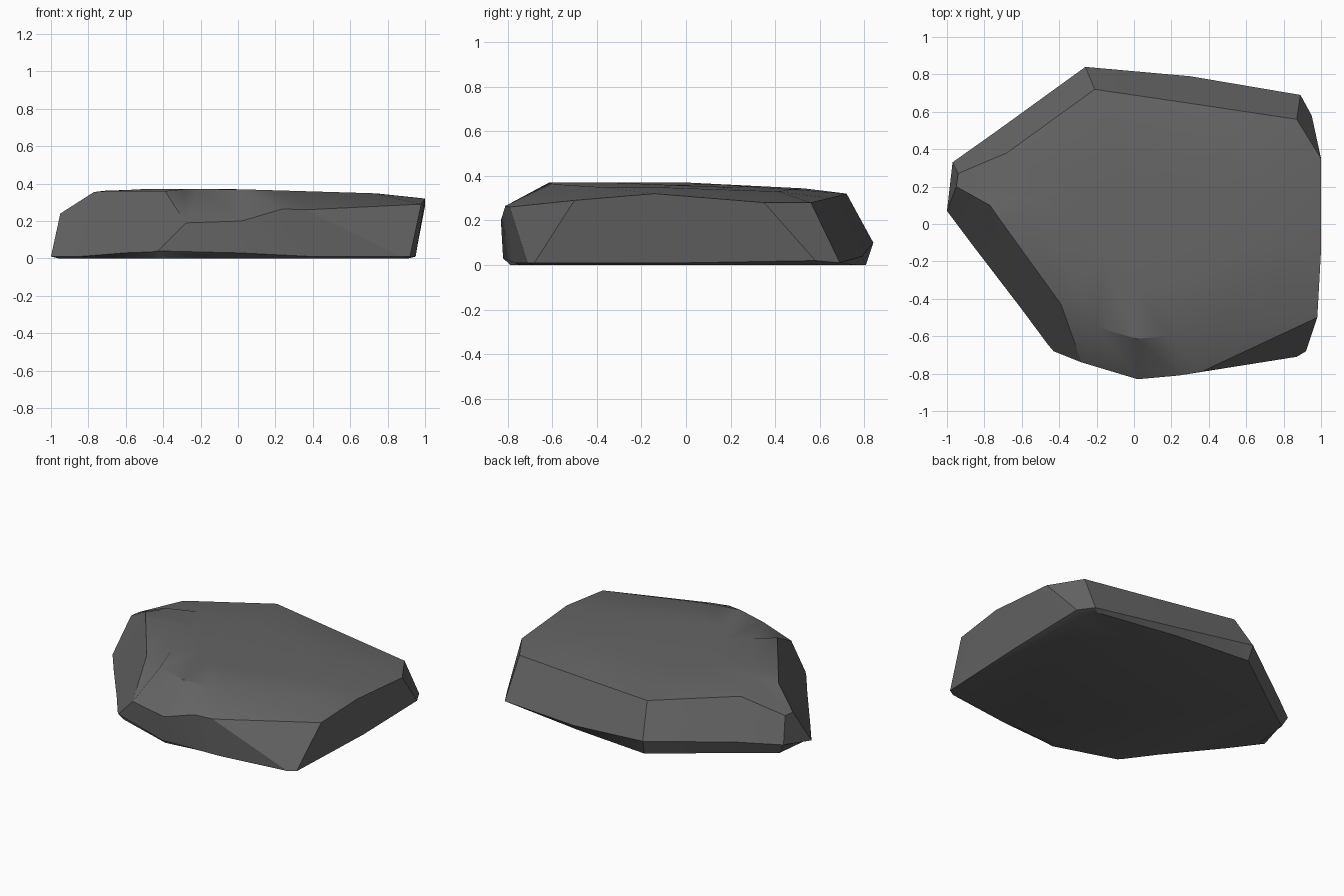
import bpy
import bmesh
from math import radians

default_cube = bpy.data.objects.get("Cube")
if default_cube:
    bpy.data.objects.remove(default_cube, do_unlink=True)

# Single stone colour
stone = bpy.data.materials.new("dark grey stone")
stone.use_nodes = True
stone_colour = (0.13, 0.13, 0.13, 1.0)
stone.diffuse_color = stone_colour
shader = stone.node_tree.nodes["Principled BSDF"]
shader.inputs["Base Color"].default_value = stone_colour
shader.inputs["Roughness"].default_value = 0.9

# Chiselled outline: each station pairs a point on the upper rim with one at the foot
stations = [
    ((-.21, .72, .32), (-.26, .84, .10)),    # back corner
    ((.30, .645, .30), (.30, .79, .04)),
    ((.87, .56, .28), (.89, .69, .01)),      # back left chamfer
    ((1.0, .35, .28), (.95, .58, .02)),
    ((1.0, -.14, .32), (.95, 0, .01)),       # left side
    ((.98, -.50, .29), (.92, -.68, .01)),    # front left chamfer
    ((.36, -.79, .26), (.87, -.71, .01)),
    ((.24, -.81, .265), (.40, -.77, .01)),   # front face
    ((.02, -.83, .20), (0, -.82, .03)),
    ((-.28, -.74, .19), (-.43, -.68, .04)),  # front right face
    ((-.39, -.43, .36), (-.46, -.645, .035)),
    ((-.70, 0, .36), (-.60, -.456, .03)),
    ((-.77, .10, .355), (-.85, -.13, .01)),
    ((-.95, .20, .24), (-1, .07, .01)),      # right tip
    ((-.94, .27, .24), (-.97, .33, .07)),
    ((-.68, .38, .345), (-.73, .50, .09)),   # back right face
]


def top_height(x, y):
    """Gentle fall of the upper surface towards the left and back."""
    return 0.37 - 0.03 * max(0, x) - 0.05 * max(0, y)


def inset_top(points, scale):
    return [(x * scale, y * scale, top_height(x * scale, y * scale))
            for x, y, z in points]


rim = [pair[0] for pair in stations]
foot = [pair[1] for pair in stations]
base = [(x * 0.96, y * 0.96, 0) for x, y, z in foot]
rings = [base, foot, rim, inset_top(rim, 0.74), inset_top(rim, 0.4)]

# Skin the rings into a closed slab
bm = bmesh.new()
loops = [[bm.verts.new(point) for point in ring] for ring in rings]
count = len(stations)
for lower, upper in zip(loops, loops[1:]):
    for i in range(count):
        j = (i + 1) % count
        bm.faces.new((lower[i], lower[j], upper[j], upper[i]))
bm.faces.new(loops[0])
bm.faces.new(loops[-1])
bmesh.ops.recalc_face_normals(bm, faces=bm.faces)

mesh = bpy.data.meshes.new("rock_slab")
bm.to_mesh(mesh)
bm.free()
mesh.materials.append(stone)
slab = bpy.data.objects.new("rock_slab", mesh)
bpy.context.collection.objects.link(slab)

# Smooth worn top, crisp chiselled edges
bpy.ops.object.select_all(action="DESELECT")
slab.select_set(True)
bpy.context.view_layer.objects.active = slab
bpy.ops.object.shade_smooth_by_angle(angle=radians(32))
